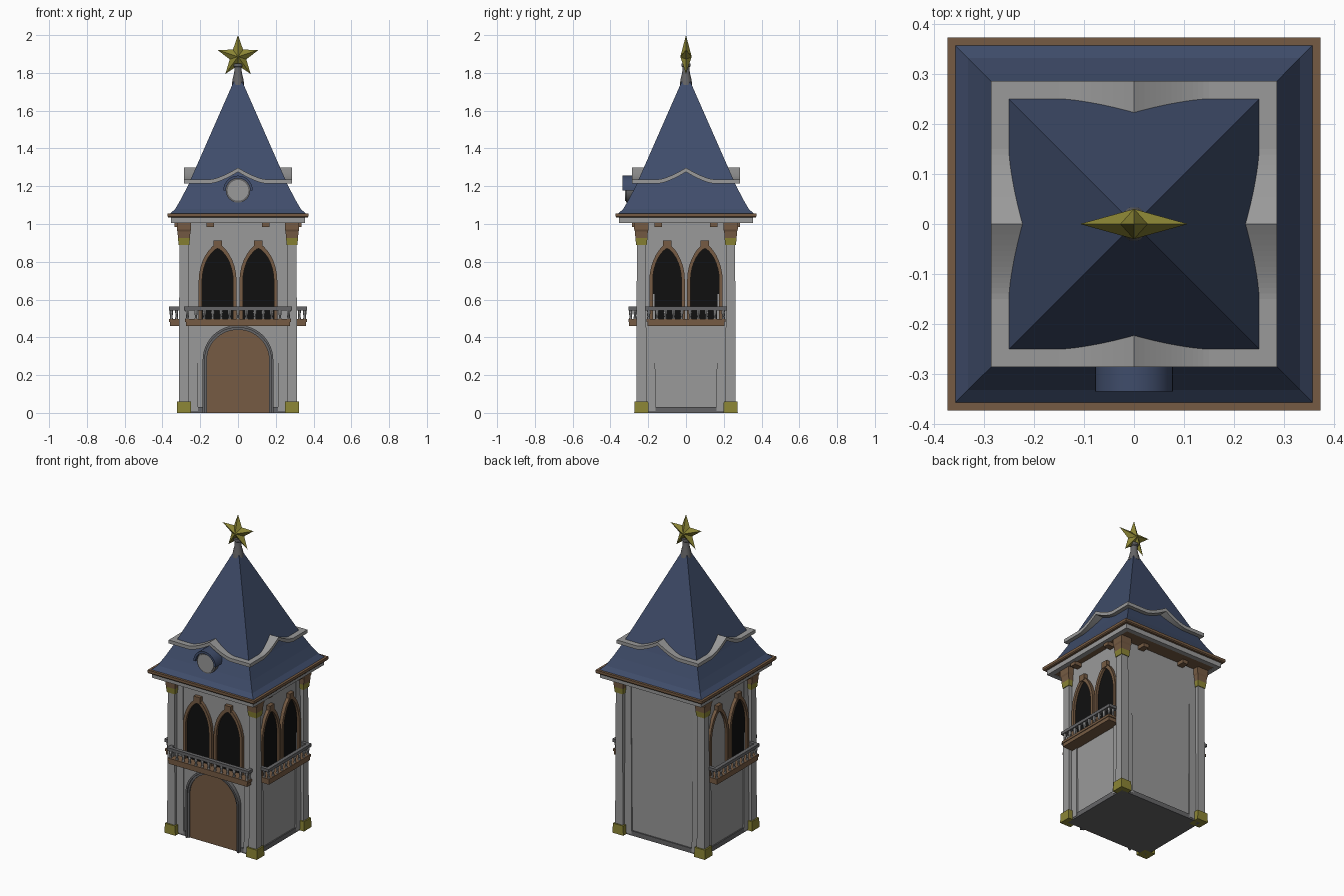
import bpy, bmesh, math
from mathutils import Matrix

if "Cube" in bpy.data.objects:
    bpy.data.objects.remove(bpy.data.objects["Cube"])


def material(name, r, g, b):
    m = bpy.data.materials.new(name)
    m.diffuse_color = (r, g, b, 1)
    m.use_nodes = True
    m.node_tree.nodes["Principled BSDF"].inputs["Base Color"].default_value = m.diffuse_color
    return m


STONE = material("pale_stone", 0.32, 0.32, 0.32)
DARK_STONE = material("dark_stone", 0.13, 0.13, 0.135)
WOOD = material("brown_wood", 0.18, 0.105, 0.057)
BLUE = material("blue_roof", 0.05, 0.073, 0.145)
GOLD = material("gold", 0.26, 0.235, 0.035)
BLACK = material("dark_opening", 0.005, 0.005, 0.005)


def finish(name, bm, mat, smooth=False):
    bmesh.ops.recalc_face_normals(bm, faces=bm.faces)
    me = bpy.data.meshes.new(name)
    bm.to_mesh(me)
    bm.free()
    me.materials.append(mat)
    ob = bpy.data.objects.new(name, me)
    bpy.context.scene.collection.objects.link(ob)
    if smooth:
        bpy.ops.object.select_all(action='DESELECT')
        ob.select_set(True)
        bpy.context.view_layer.objects.active = ob
        bpy.ops.object.shade_smooth_by_angle(angle=math.radians(35))
    return ob


def loft(name, rings, mat, cx=0, cy=0, n=4, k=0, smooth=False):
    """Closed stack of rings (half x, half y, z); four sides means a rectangle."""
    bm = bmesh.new()
    stack = []
    for hx, hy, z in rings:
        ring = []
        for i in range(n):
            a = 2 * math.pi * (i + 0.5) / n
            f = math.sqrt(2) if n == 4 else 1
            ring.append(bm.verts.new((cx + hx * f * math.cos(a), cy + hy * f * math.sin(a), z)))
        stack.append(ring)
    for a, b in zip(stack, stack[1:]):
        for i in range(n):
            j = (i + 1) % n
            bm.faces.new((a[i], a[j], b[j], b[i]))
    bm.faces.new(stack[0])
    bm.faces.new(stack[-1])
    bm.transform(Matrix.Rotation(k * math.pi / 2, 4, 'Z'))
    return finish(name, bm, mat, smooth)


def prism(name, pts, d0, d1, mat, k=0, smooth=False):
    """Outline (u, z) on a tower side, from distance d0 to d1 (0 front, 1 right, 2 back, 3 left)."""
    bm = bmesh.new()
    a = [bm.verts.new((u, -d0, z)) for u, z in pts]
    b = [bm.verts.new((u, -d1, z)) for u, z in pts]
    bm.faces.new(a)
    bm.faces.new(b)
    for i in range(len(pts)):
        j = (i + 1) % len(pts)
        bm.faces.new((a[i], a[j], b[j], b[i]))
    bm.transform(Matrix.Rotation(k * math.pi / 2, 4, 'Z'))
    return finish(name, bm, mat, smooth)


def block(name, u0, u1, z0, z1, d0, d1, mat, k=0):
    return prism(name, [(u0, z0), (u1, z0), (u1, z1), (u0, z1)], d0, d1, mat, k)


def arch(c, w, z0, spring, top, p, n=16):
    """Arch outline; p = 0.5 is round, larger is more pointed."""
    pts = [(c - w, z0)]
    for i in range(n + 1):
        t = math.pi * i / n
        cs = math.cos(t)
        pts.append((c - math.copysign(w * abs(cs) ** (2 * p), cs), spring + (top - spring) * math.sin(t)))
    return pts + [(c + w, z0)]


# Tower body and plinth
loft("tower_walls", [(0.285, 0.235, 0.01), (0.285, 0.235, 1.01)], STONE)
loft("plinth", [(0.293, 0.243, 0), (0.293, 0.243, 0.03)], DARK_STONE)

# Corner posts with gold feet, gold capitals and wooden brackets
for sx in (-1, 1):
    for sy in (-1, 1):
        x, y = sx * 0.286, sy * 0.236
        loft("corner_post", [(0.027, 0.027, 0.02), (0.024, 0.024, 0.92)], STONE, x, y)
        loft("corner_pilaster", [(0.042, 0.042, 0.01), (0.034, 0.034, 1.0)], STONE,
             sx * 0.253, sy * 0.203)
        loft("post_foot", [(0.038, 0.038, 0), (0.036, 0.036, 0.06)], GOLD, x, y)
        loft("post_capital", [(0.028, 0.028, 0.89), (0.032, 0.032, 0.925)], GOLD, x, y)
        loft("post_bracket", [(0.032, 0.032, 0.925), (0.034, 0.034, 0.96),
                              (0.038, 0.038, 0.97), (0.038, 0.038, 1.01)], WOOD, x, y)

# Door with stone surround
door_in = arch(0, 0.165, 0, 0.28, 0.44, 0.5, 24)
door_mid = arch(0, 0.176, 0, 0.28, 0.452, 0.5, 24)
door_out = arch(0, 0.187, 0, 0.28, 0.465, 0.5, 24)
prism("door", door_in, 0.235, 0.244, WOOD)
prism("door_inner_surround", door_mid + door_in[::-1], 0.235, 0.252, DARK_STONE)
prism("door_outer_surround", door_out + door_mid[::-1], 0.235, 0.260, DARK_STONE)

# Paired windows and balconies on front, right and left
for k, wall, reach, half, c, w in ((0, 0.235, 0.305, 0.275, 0.108, 0.100),
                                   (1, 0.285, 0.365, 0.205, 0.100, 0.094),
                                   (3, 0.285, 0.365, 0.205, 0.100, 0.094)):
    for s in (-1, 1):
        inner = arch(s * c, w - 0.018, 0.485, 0.70, 0.87, 0.7)
        outer = arch(s * c, w, 0.485, 0.70, 0.897, 0.7)
        pane = STONE if (k == 3 and s < 0) else BLACK
        prism("window_opening", inner, wall, wall + 0.005, pane, k)
        prism("window_frame", outer + inner[::-1], wall, wall + 0.02, WOOD, k)
        block("window_keystone", s * c - 0.022, s * c + 0.022, 0.872, 0.912,
              wall, wall + 0.024, WOOD, k)
        # Returns of the handrail and their middle baluster
        block("handrail_return", s * half - 0.011, s * half + 0.011, 0.543, 0.562,
              wall, reach - 0.02, DARK_STONE, k)
        loft("baluster", [(0.009, 0.009, 0.49), (0.006, 0.006, 0.515), (0.009, 0.009, 0.548)],
             STONE, s * (half - 0.005), -(wall + reach) / 2, 6, k)
    block("balcony_floor", -half, half, 0.46, 0.485, wall, reach - 0.004, WOOD, k)
    block("balcony_lip", -half - 0.005, half + 0.005, 0.482, 0.497, wall, reach, WOOD, k)
    block("handrail", -half - 0.011, half + 0.011, 0.543, 0.562, reach - 0.024, reach, DARK_STONE, k)
    n = round(2 * half / 0.045)
    for i in range(n + 1):
        u = -half + 0.008 + (2 * half - 0.016) * i / n
        loft("baluster", [(0.01, 0.01, 0.49), (0.006, 0.006, 0.51), (0.01, 0.01, 0.53),
                          (0.008, 0.008, 0.548)], STONE, u, -(reach - 0.012), 6, k)

# Eaves: gray cornice ring, wooden soffit, small brackets
for k in range(4):
    block("cornice", -0.355, 0.355, 1.005, 1.036, 0.325, 0.355, STONE, k)
    wall = 0.235 if k % 2 == 0 else 0.285
    for s in (-1, 1):
        block("eave_bracket", s * 0.147 - 0.019, s * 0.147 + 0.019, 0.985, 1.012,
              wall, wall + 0.05, WOOD, k)
loft("soffit", [(0.33, 0.33, 1.008), (0.33, 0.33, 1.036)], WOOD)
loft("eave_board", [(0.368, 0.368, 1.034), (0.373, 0.373, 1.04), (0.373, 0.373, 1.056)], WOOD)

# Flared pyramid roof
loft("roof", [(0.36, 0.36, 1.054), (0.332, 0.332, 1.08), (0.30, 0.30, 1.135),
              (0.262, 0.262, 1.21), (0.02, 0.02, 1.76)], BLUE)

# Roof trim rising to a peak on each side
top = []
for i in range(-14, 15):
    s = abs(i) / 14
    top.append((0.15 * i / 14, 1.236 + 0.062 * (1 - s) ** 1.5))
top = [(-0.286, 1.236)] + top + [(0.286, 1.236)]
for k in range(4):
    prism("roof_trim", top + [(u, z - 0.022) for u, z in top[::-1]], 0.20, 0.286, STONE, k)

# Round dormer window with blue hood
def circle(r, a0, a1, n):
    return [(r * math.cos(a0 + (a1 - a0) * i / n), 1.178 + r * math.sin(a0 + (a1 - a0) * i / n))
            for i in range(n + 1)]


prism("dormer_hood", circle(0.078, 0, math.pi, 18) + circle(0.064, math.pi, 0, 18),
      0.22, 0.335, BLUE, smooth=True)
prism("dormer_rim", circle(0.065, 0, 2 * math.pi, 28)[:-1], 0.22, 0.318, DARK_STONE, smooth=True)
prism("dormer_window", circle(0.055, 0, 2 * math.pi, 28)[:-1], 0.31, 0.324, STONE, smooth=True)

# Finial post
loft("finial", [(0.034, 0.034, 1.735), (0.03, 0.03, 1.765), (0.021, 0.021, 1.80),
                (0.019, 0.019, 1.83), (0.025, 0.025, 1.835), (0.025, 0.025, 1.85)],
     DARK_STONE, n=12, smooth=True)

# Faceted five-point star
bm = bmesh.new()
rim = []
for i in range(10):
    r = 0.114 if i % 2 == 0 else 0.046
    a = math.pi / 2 + math.pi * i / 5
    rim.append(bm.verts.new((r * math.cos(a), 0, 1.886 + r * math.sin(a))))
for y in (-0.03, 0.03):
    tip = bm.verts.new((0, y, 1.886))
    for i in range(10):
        bm.faces.new((rim[i], rim[(i + 1) % 10], tip))
finish("star", bm, GOLD)
